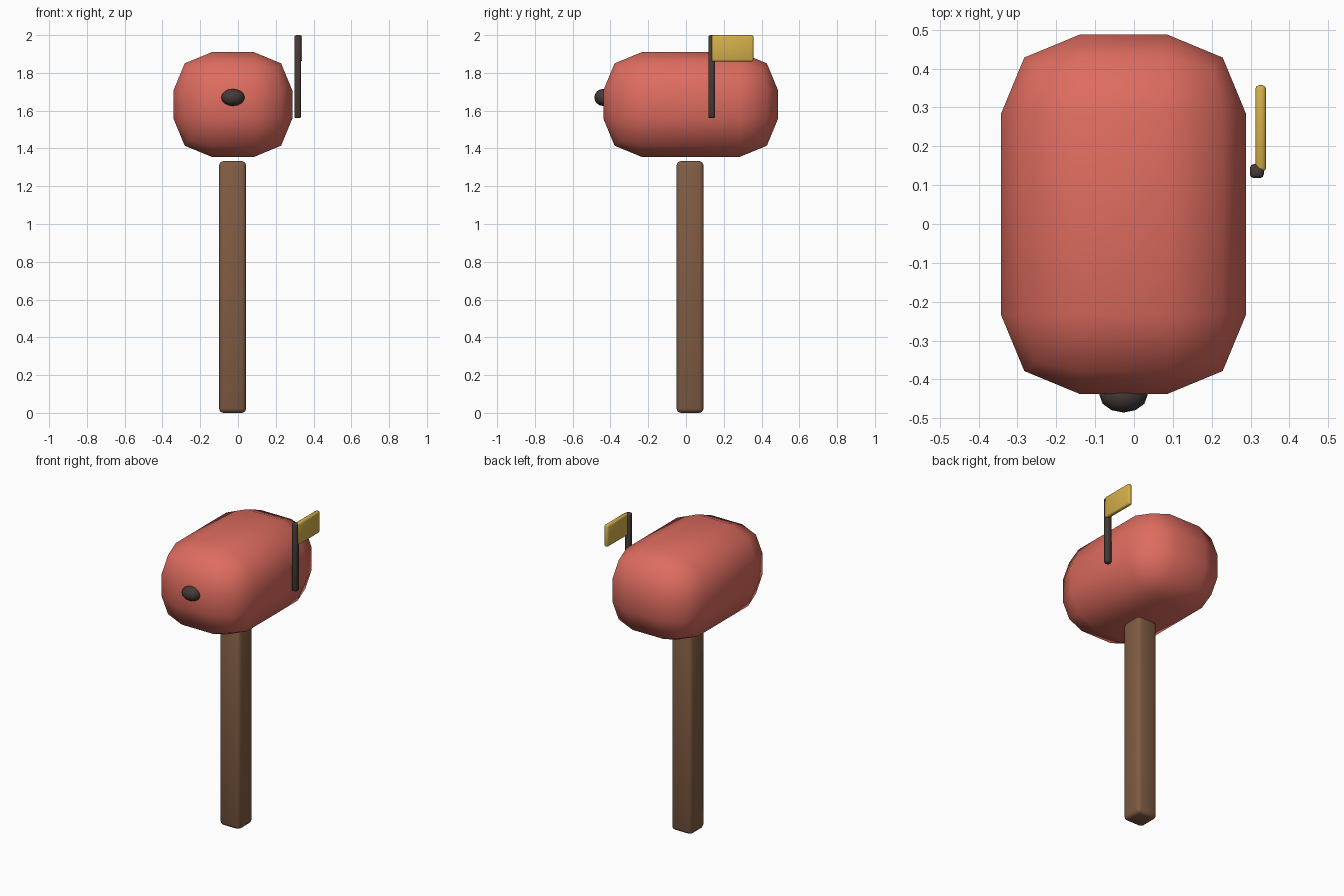
import bpy
import math

if "Cube" in bpy.data.objects:
    bpy.data.objects.remove(bpy.data.objects["Cube"])


def material(name, colour):
    m = bpy.data.materials.new(name)
    m.diffuse_color = (*colour, 1)
    m.use_nodes = True
    m.node_tree.nodes["Principled BSDF"].inputs["Base Color"].default_value = m.diffuse_color
    return m


RED = material("coral red", (0.73, 0.15, 0.115))
BROWN = material("wood brown", (0.216, 0.107, 0.056))
DARK = material("dark brown", (0.061, 0.042, 0.038))
YELLOW = material("flag yellow", (0.66, 0.43, 0.068))


def finish(obj, name, mat, angle):
    obj.name = name
    obj.data.materials.append(mat)
    bpy.ops.object.shade_smooth_by_angle(angle=math.radians(angle))


def rounded_box(name, low, high, mat, bevel, segments=2):
    """Box between two corners with rounded edges."""
    centre = [(a + b) / 2 for a, b in zip(low, high)]
    bpy.ops.mesh.primitive_cube_add(size=1, location=centre)
    obj = bpy.context.object
    obj.scale = [b - a for a, b in zip(low, high)]
    bpy.ops.object.transform_apply(location=False, rotation=False, scale=True)
    mod = obj.modifiers.new("rounding", 'BEVEL')
    mod.width = bevel
    mod.segments = segments
    bpy.ops.object.modifier_apply(modifier=mod.name)
    finish(obj, name, mat, 60)
    return obj


# Post and the chunky rounded box floating just above it
rounded_box("post", (-0.10, -0.05, 0.0), (0.043, 0.093, 1.333), BROWN, 0.022)
rounded_box("mailbox_body", (-0.342, -0.438, 1.355), (0.288, 0.488, 1.91), RED, 0.204)

# Signal flag and its pole on the right side
rounded_box("flag_pole", (0.298, 0.118, 1.56), (0.334, 0.154, 2.0), DARK, 0.01)
rounded_box("flag", (0.312, 0.135, 1.86), (0.34, 0.357, 2.0), YELLOW, 0.01)

# Flattened door knob on the front
bpy.ops.mesh.primitive_uv_sphere_add(segments=12, ring_count=8, radius=1,
                                     location=(-0.027, -0.44, 1.67))
knob = bpy.context.object
knob.scale = (0.062, 0.045, 0.045)
bpy.ops.object.transform_apply(location=False, rotation=False, scale=True)
finish(knob, "door_knob", DARK, 60)
